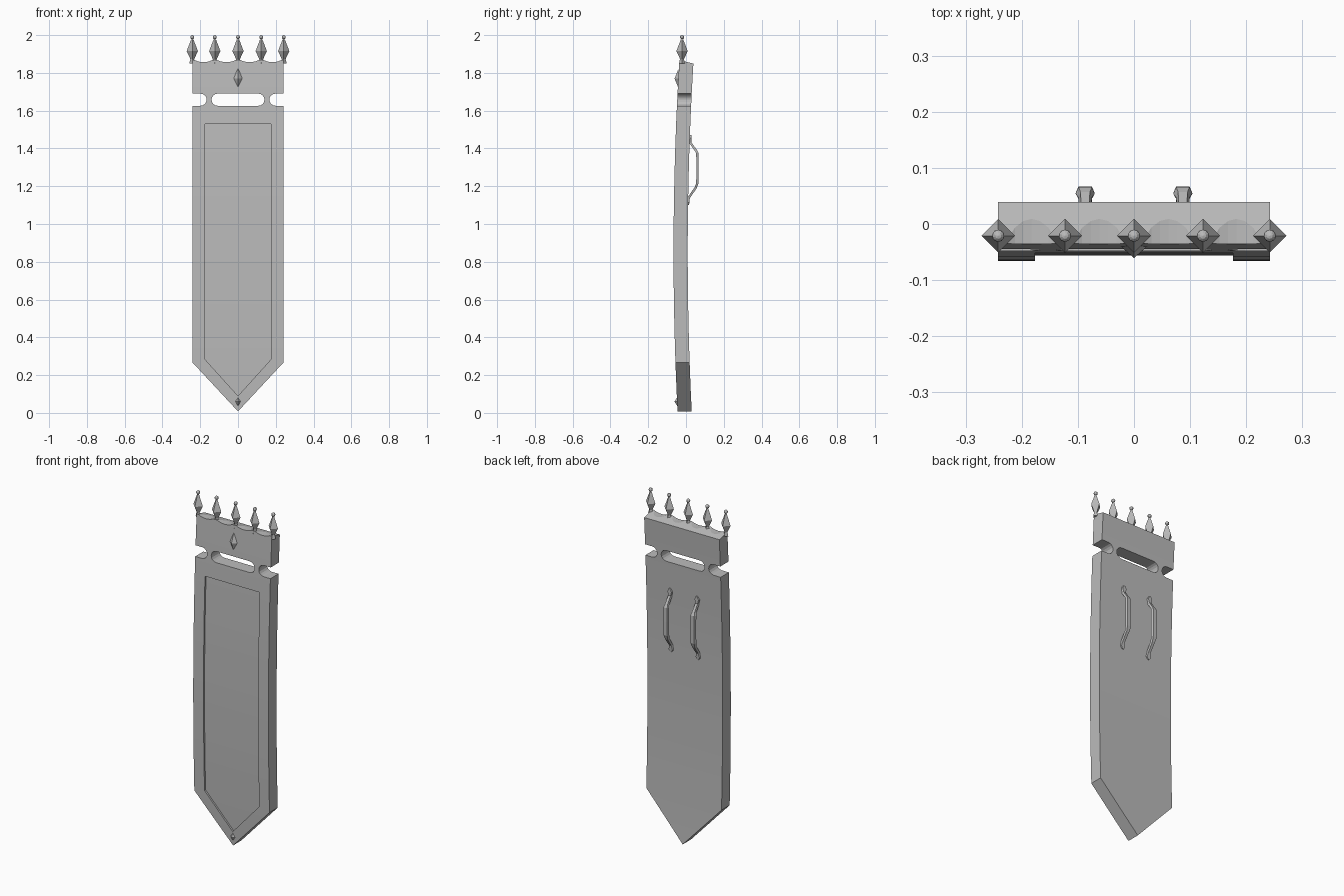
import bpy, bmesh, math
from mathutils import Vector, Matrix

if "Cube" in bpy.data.objects:
    bpy.data.objects.remove(bpy.data.objects["Cube"])

steel = bpy.data.materials.new("grey steel")
steel.diffuse_color = (0.5, 0.5, 0.5, 1)
steel.use_nodes = True
steel.node_tree.nodes["Principled BSDF"].inputs["Base Color"].default_value = steel.diffuse_color

FRONT, THICK, RECESS = -0.066, 0.075, 0.01


def bend(z):
    """Backward sweep of the plate toward both ends."""
    return 0.03 * (z - 0.85) ** 2


def finish(bm, name):
    bmesh.ops.recalc_face_normals(bm, faces=bm.faces)
    me = bpy.data.meshes.new(name)
    bm.to_mesh(me)
    bm.free()
    me.materials.append(steel)
    ob = bpy.data.objects.new(name, me)
    bpy.context.collection.objects.link(ob)
    return ob


def loft(bm, rings):
    """Skin a list of equal-length rings and cap both ends."""
    vs = [[bm.verts.new(p) for p in r] for r in rings]
    n = len(vs[0])
    for a, b in zip(vs, vs[1:]):
        for i in range(n):
            j = (i + 1) % n
            bm.faces.new((a[i], a[j], b[j], b[i]))
    bm.faces.new(vs[0])
    bm.faces.new(vs[-1])


# Right half of the plate outline: point, side notch, scalloped top, centre slot
SPIKES = [0.0, 0.123, 0.242]
R, MID = 0.032, 1.658
outline = [(0, 0.008), (0.242, 0.268)]
for i in range(9):
    a = -math.pi / 2 - math.pi * i / 8
    outline.append((0.198 + R * math.cos(a), MID + R * math.sin(a)))
outline.insert(2, (0.242, MID - R))
outline.append((0.242, MID + R))
for x0, x1 in ((SPIKES[2], SPIKES[1]), (SPIKES[1], SPIKES[0])):
    for i in range(8):
        t = i / 8
        z = 1.886 - 0.029 * math.sqrt(1 - (2 * t - 1) ** 2)
        outline.append((x0 + (x1 - x0) * t, z))
outline += [(0, 1.886), (0, MID + R)]
for i in range(9):
    a = math.pi / 2 - math.pi * i / 8
    outline.append((0.108 + R * math.cos(a), MID + R * math.sin(a)))
outline.append((0, MID - R))
panel = [(0, 1.53), (0.176, 1.53), (0.176, 0.285), (0, 0.09)]


# Plate with recessed front panel
def build_plate():
    bm = bmesh.new()

    def ring(pts, y):
        return [bm.verts.new((x, y, z)) for x, z in pts]

    def walls(a, b):
        for i in range(len(a)):
            j = (i + 1) % len(a)
            if abs(a[i].co.x) + abs(a[j].co.x) > 1e-6:
                bm.faces.new((a[i], a[j], b[j], b[i]))

    of, ob = ring(outline, FRONT), ring(outline, FRONT + THICK)
    pf, pb = ring(panel, FRONT), ring(panel, FRONT + RECESS)
    bm.faces.new(of + pf)
    bm.faces.new(ob)
    bm.faces.new(pb)
    walls(of, ob)
    walls(pf, pb)
    # cut into strips, then sweep them along the bend
    for i in range(1, 16):
        bmesh.ops.bisect_plane(bm, geom=bm.verts[:] + bm.edges[:] + bm.faces[:],
                               plane_co=(0, 0, i * 0.115), plane_no=(0, 0, 1))
    for v in bm.verts:
        v.co.y += bend(v.co.z)
    # mirror to the left half
    dup = bmesh.ops.duplicate(bm, geom=bm.verts[:] + bm.edges[:] + bm.faces[:])["geom"]
    for v in dup:
        if isinstance(v, bmesh.types.BMVert):
            v.co.x = -v.co.x
    bmesh.ops.remove_doubles(bm, verts=bm.verts, dist=1e-5)
    # slope the top edge down toward the back
    bmesh.ops.bisect_plane(bm, geom=bm.verts[:] + bm.edges[:] + bm.faces[:],
                           plane_co=(0, -0.003, 1.86), plane_no=(0, 0.25, 1),
                           clear_outer=True)
    bmesh.ops.holes_fill(bm, edges=[e for e in bm.edges if e.is_boundary], sides=0)
    return finish(bm, "plate")


build_plate()

# Spikes with ball tips along the top
for n, x in enumerate([-0.242, -0.123, 0, 0.123, 0.242]):
    bm = bmesh.new()
    profile = [(0.016, 1.85), (0.010, 1.873), (0.030, 1.915), (0.006, 1.978)]
    loft(bm, [[(x + r * math.cos(k * math.pi / 2), -0.021 + r * math.sin(k * math.pi / 2), z)
               for k in range(4)] for r, z in profile])
    bmesh.ops.create_uvsphere(bm, u_segments=10, v_segments=6, radius=0.011,
                              matrix=Matrix.Translation((x, -0.021, 1.989)))
    finish(bm, f"spike_{n + 1}")

# Diamond studs on the front
for name, z, w, h, d in (("upper_stud", 1.77, 0.025, 0.054, 0.022),
                         ("lower_stud", 0.06, 0.016, 0.025, 0.016)):
    bm = bmesh.new()
    y = FRONT + bend(z) + 0.002
    rim = [bm.verts.new(p) for p in ((w, y, z), (0, y, z + h), (-w, y, z), (0, y, z - h))]
    tip = bm.verts.new((0, y - d, z))
    for i in range(4):
        bm.faces.new((rim[i], rim[(i + 1) % 4], tip))
    bm.faces.new(rim)
    finish(bm, name)

# Pair of grips on the back: (y, z, half width) along each strap
path = [(0.010, 1.10, 0.006), (0.012, 1.115, 0.018), (0.015, 1.14, 0.010),
        (0.050, 1.19, 0.012), (0.060, 1.215, 0.017), (0.061, 1.295, 0.017),
        (0.060, 1.375, 0.017), (0.052, 1.39, 0.012), (0.023, 1.43, 0.010),
        (0.022, 1.455, 0.018), (0.022, 1.472, 0.006)]
for side, x in (("left", -0.087), ("right", 0.087)):
    bm = bmesh.new()
    rings = []
    for i, (y, z, w) in enumerate(path):
        a, b = path[max(i - 1, 0)], path[min(i + 1, len(path) - 1)]
        t = Vector((0, b[0] - a[0], b[1] - a[1])).normalized()
        out = Vector((0, t.z, -t.y)) * 0.006
        c = Vector((x, y, z))
        rings.append([c + Vector((w, 0, 0)) - out, c + Vector((w * 0.7, 0, 0)) + out,
                      c - Vector((w * 0.7, 0, 0)) + out, c - Vector((w, 0, 0)) - out])
    loft(bm, rings)
    finish(bm, f"{side}_grip")
